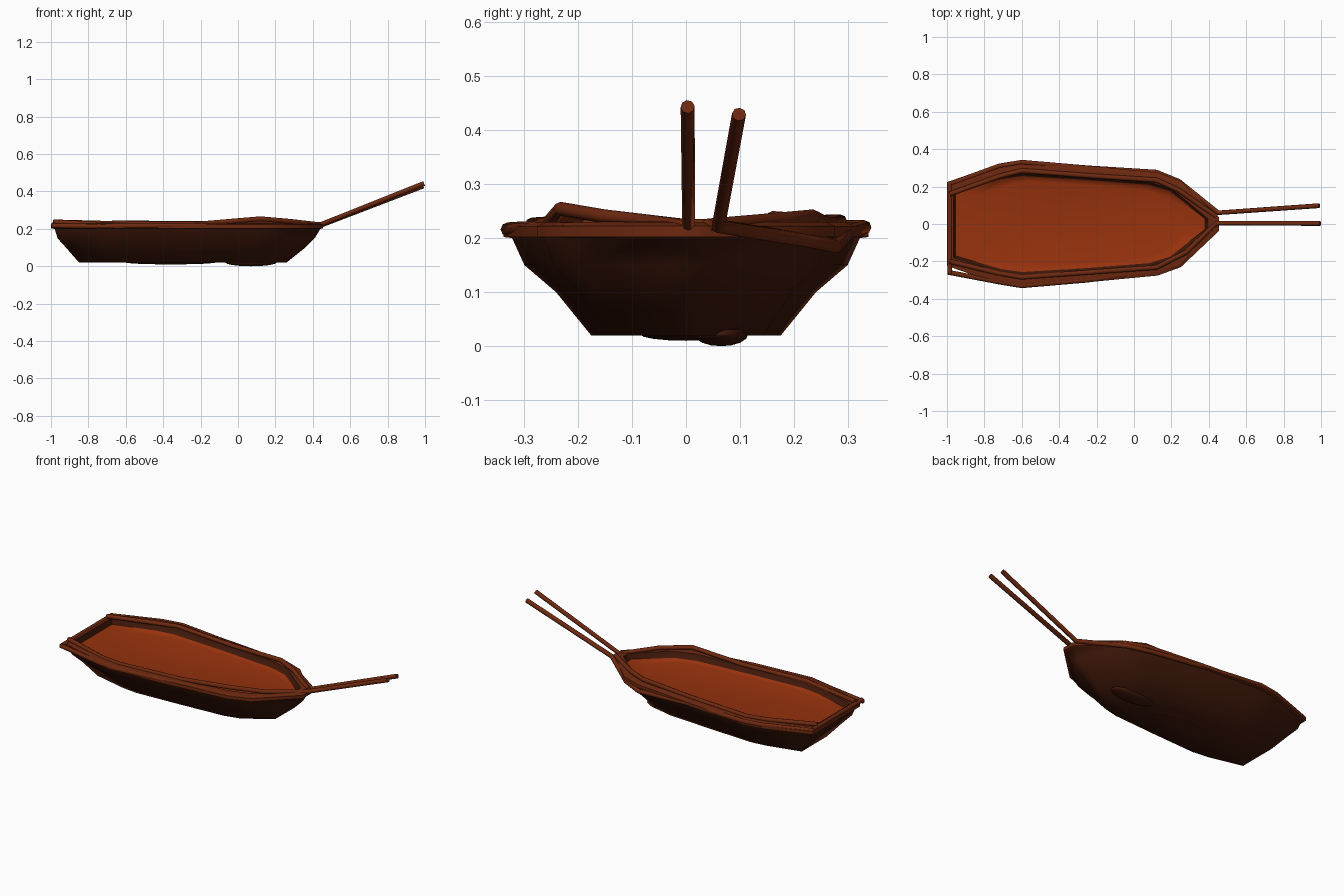
import bpy, bmesh

if "Cube" in bpy.data.objects:
    bpy.data.objects.remove(bpy.data.objects["Cube"])


def material(name, rgb):
    m = bpy.data.materials.new(name)
    m.diffuse_color = (*rgb, 1)
    m.use_nodes = True
    m.node_tree.nodes["Principled BSDF"].inputs["Base Color"].default_value = m.diffuse_color
    return m


HULL = material("dark_wood", (0.05, 0.009, 0.003))
RAIL = material("rail_wood", (0.155, 0.022, 0.005))
FLOOR = material("floor_wood", (0.31, 0.032, 0.004))


def smooth(ob, angle):
    bpy.ops.object.select_all(action='DESELECT')
    ob.select_set(True)
    bpy.context.view_layer.objects.active = ob
    bpy.ops.object.shade_smooth_by_angle(angle=angle)


# Half outline of the rim, bow to stern; mirrored to the other side
X_STERN, X_BOW = -0.98, 0.44
HALF = [(0.44, 0.035), (0.24, 0.222), (0.12, 0.265), (-0.25, 0.30),
        (-0.60, 0.325), (-0.72, 0.305), (-0.98, 0.215)]
OUTLINE = HALF + [(x, -y) for x, y in reversed(HALF)]


def loft(name, rings, mats):
    """Each ring: z, stern x, bow x, width factor."""
    bm = bmesh.new()
    loops = []
    for z, xs, xb, w in rings:
        k = (xb - xs) / (X_BOW - X_STERN)
        loops.append([bm.verts.new((xs + (x - X_STERN) * k, y * w, z)) for x, y in OUTLINE])
    n = len(OUTLINE)
    for i, (a, b) in enumerate(zip(loops, loops[1:])):
        for j in range(n):
            f = bm.faces.new((a[j], a[(j + 1) % n], b[(j + 1) % n], b[j]))
            f.material_index = mats[i]
    bm.faces.new(loops[0][::-1]).material_index = 0
    bm.faces.new(loops[-1]).material_index = 2
    bmesh.ops.recalc_face_normals(bm, faces=bm.faces)
    me = bpy.data.meshes.new(name)
    bm.to_mesh(me)
    bm.free()
    for m in (HULL, RAIL, FLOOR):
        me.materials.append(m)
    ob = bpy.data.objects.new(name, me)
    bpy.context.collection.objects.link(ob)
    smooth(ob, 0.95)


# Hull: outside, rim, inner wall and raised floor
loft("hull", [
    (0.020, -0.85, 0.26, 0.54),
    (0.100, -0.92, 0.36, 0.74),
    (0.150, -0.965, 0.41, 0.92),
    (0.200, -0.98, 0.44, 0.99),
    (0.202, -1.0, 0.455, 1.04),
    (0.222, -1.0, 0.455, 1.04),
    (0.230, -0.98, 0.43, 0.97),
    (0.225, -0.965, 0.395, 0.84),
    (0.192, -0.955, 0.38, 0.79),
    (0.184, -0.85, 0.30, 0.70),
], [0, 0, 0, 1, 1, 1, 1, 0, 2])


# Bent rods along the rim; two of them run on as handles
def rod(name, pts, r=0.013):
    cu = bpy.data.curves.new(name, 'CURVE')
    cu.dimensions = '3D'
    cu.bevel_depth = r
    cu.bevel_resolution = 2
    cu.use_fill_caps = True
    sp = cu.splines.new('POLY')
    sp.points.add(len(pts) - 1)
    for p, co in zip(sp.points, pts):
        p.co = (*co, 1)
        sp.use_smooth = True
    cu.materials.append(RAIL)
    ob = bpy.data.objects.new(name, cu)
    bpy.context.collection.objects.link(ob)


rod("front_inner_rail_and_handle", [
    (-0.985, -0.20, 0.237), (-0.72, -0.265, 0.223), (-0.60, -0.285, 0.225),
    (-0.20, -0.255, 0.227), (0.12, -0.232, 0.254), (0.28, -0.15, 0.24),
    (0.44, 0.005, 0.222), (0.995, 0.003, 0.443)])
rod("front_outer_rail", [
    (-0.995, -0.258, 0.217), (-0.72, -0.31, 0.213), (-0.60, -0.33, 0.216),
    (-0.25, -0.30, 0.218), (0.13, -0.25, 0.216), (0.24, -0.22, 0.216),
    (0.44, 0.0, 0.22)])
rod("back_outer_rail_and_handle", [
    (-0.995, 0.21, 0.22), (-0.72, 0.31, 0.22), (-0.60, 0.33, 0.22),
    (-0.25, 0.30, 0.212), (0.12, 0.277, 0.185), (0.24, 0.228, 0.195),
    (0.45, 0.06, 0.222), (0.99, 0.098, 0.429)])
rod("back_inner_rail", [
    (-0.985, 0.16, 0.237), (-0.72, 0.255, 0.230), (-0.60, 0.285, 0.231),
    (-0.20, 0.255, 0.229), (0.12, 0.235, 0.24), (0.24, 0.18, 0.235),
    (0.44, 0.04, 0.223)])
rod("stern_rail", [(-0.985, -0.265, 0.222), (-0.985, 0.215, 0.222)])


# Shallow bulges under the hull
def bulge(name, loc, size):
    bpy.ops.mesh.primitive_uv_sphere_add(segments=20, ring_count=8, radius=1, location=loc)
    ob = bpy.context.object
    ob.name = name
    ob.scale = size
    ob.data.materials.append(HULL)
    smooth(ob, 1.0)


bulge("bottom_bulge_stern", (-0.36, 0.0, 0.022), (0.25, 0.085, 0.012))
bulge("bottom_bulge_bow", (0.07, 0.065, 0.022), (0.14, 0.05, 0.022))
